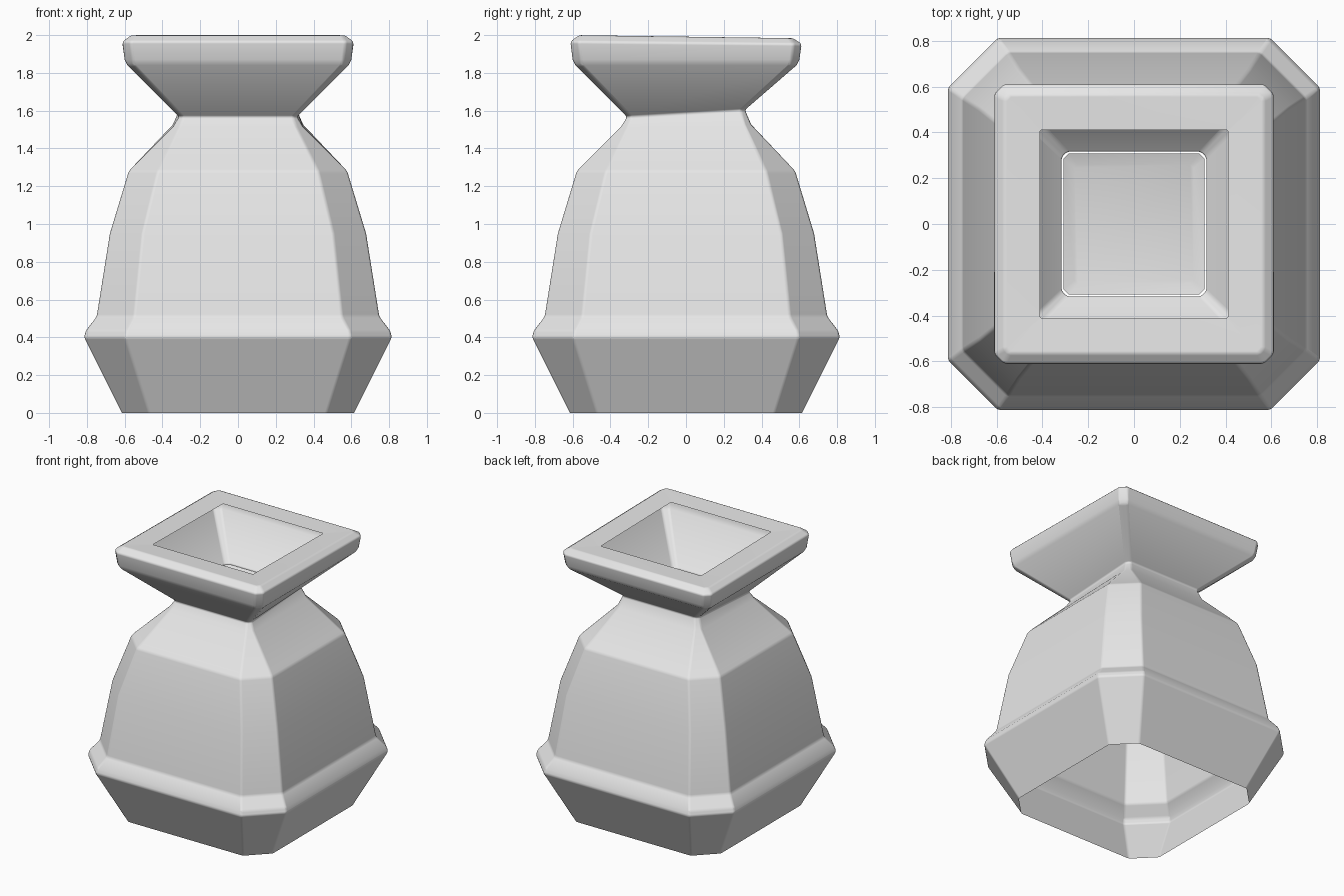
import bpy, bmesh

if "Cube" in bpy.data.objects:
    bpy.data.objects.remove(bpy.data.objects["Cube"])

grey = bpy.data.materials.new("stone_grey")
grey.diffuse_color = (0.8, 0.8, 0.8, 1)
grey.use_nodes = True
grey.node_tree.nodes["Principled BSDF"].inputs["Base Color"].default_value = grey.diffuse_color


def ring(bm, z, half, corner, tilt):
    """Square ring with cut corners, tilted slightly towards the back."""
    h, c = half, corner
    pts = [(c, -h), (h, -c), (h, c), (c, h), (-c, h), (-h, c), (-h, -c), (-c, -h)]
    return [bm.verts.new((x, y, z + tilt * y)) for x, y in pts]


def loft(name, rings, cap=False, bevel=0.012):
    """Skin a stack of rings given as (z, half width, corner start, tilt)."""
    bm = bmesh.new()
    loops = [ring(bm, *r) for r in rings]
    for a, b in zip(loops, loops[1:]):
        for i in range(8):
            j = (i + 1) % 8
            bm.faces.new((a[i], a[j], b[j], b[i]))
    if cap:
        bm.faces.new(loops[-1])
    for f in bm.faces:
        f.smooth = True
    me = bpy.data.meshes.new(name)
    bm.to_mesh(me)
    bm.free()
    me.materials.append(grey)
    ob = bpy.data.objects.new(name, me)
    bpy.context.collection.objects.link(ob)
    if bevel:
        # soft worn edges
        m = ob.modifiers.new("soft_edges", 'BEVEL')
        m.width = bevel
        m.segments = 2
        m.limit_method = 'ANGLE'
        m.angle_limit = 0.4
        m.harden_normals = True
    return ob


# Hollow pot: open foot, shoulder, neck, funnel and inward lip
loft("pot_body", [
    (0.00, 0.615, 0.47, 0),
    (0.40, 0.815, 0.597, 0),
    (0.435, 0.805, 0.59, 0),
    (0.51, 0.748, 0.55, 0),
    (0.95, 0.678, 0.505, 0),
    (1.28, 0.578, 0.425, 0),
    (1.31, 0.550, 0.41, 0),
    (1.52, 0.345, 0.31, 0.02),
    (1.585, 0.312, 0.29, 0.06),
    (1.84, 0.585, 0.55, 0),
    (1.87, 0.60, 0.56, 0),
    (1.96, 0.612, 0.57, -0.01),
    (1.992, 0.565, 0.545, -0.014),
    (1.985, 0.41, 0.405, -0.014),
])

# Floor closing the funnel at the neck
loft("neck_floor", [(1.585, 0.308, 0.286, 0.06), (1.57, 0.26, 0.245, 0.05)],
     cap=True, bevel=0)
